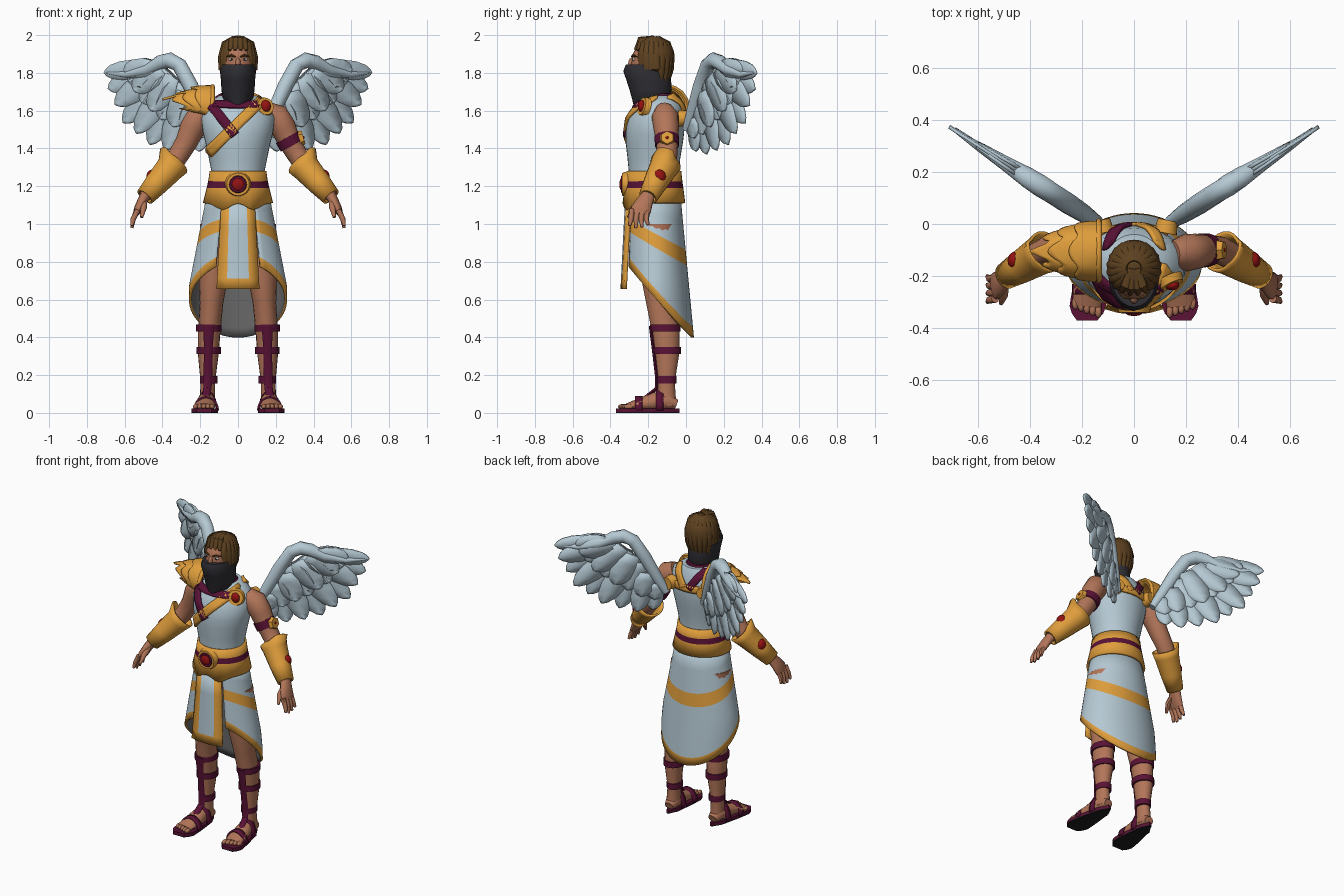
import bpy, bmesh, math
from mathutils import Vector

if "Cube" in bpy.data.objects:
    bpy.data.objects.remove(bpy.data.objects["Cube"])


def material(name, r, g, b):
    m = bpy.data.materials.new(name)
    m.use_nodes = True
    m.diffuse_color = (r, g, b, 1)
    m.node_tree.nodes["Principled BSDF"].inputs["Base Color"].default_value = (r, g, b, 1)
    return m


CLOTH = material("pale_blue", .46, .58, .65)
GOLD = material("gold", .74, .34, .045)
SKIN = material("skin", .45, .18, .1)
MAROON = material("maroon", .1, .006, .036)
RED = material("gem_red", .3, .006, .006)
HAIR = material("brown_hair", .11, .053, .014)
DARK = material("charcoal", .027, .027, .034)
LINING = material("grey_lining", .15, .15, .15)
BLACK = material("sole_black", .012, .012, .012)
WHITE = material("eye_white", .6, .58, .55)


def finish(name, bm, mats, angle=45):
    bmesh.ops.recalc_face_normals(bm, faces=bm.faces)
    me = bpy.data.meshes.new(name)
    bm.to_mesh(me)
    bm.free()
    ob = bpy.data.objects.new(name, me)
    bpy.context.collection.objects.link(ob)
    for m in mats:
        me.materials.append(m)
    bpy.ops.object.select_all(action="DESELECT")
    ob.select_set(True)
    bpy.context.view_layer.objects.active = ob
    bpy.ops.object.shade_smooth_by_angle(angle=math.radians(angle))
    return ob


def grid(name, rows, mats, rule=None, wrap=False, caps=False, solid=0, lining=0):
    """Skin over rows of points; rule(row, column) picks the material slot."""
    bm = bmesh.new()
    vs = [[bm.verts.new(p) for p in row] for row in rows]
    n = len(rows[0])
    for i in range(len(rows) - 1):
        for j in range(n if wrap else n - 1):
            k = (j + 1) % n
            f = bm.faces.new((vs[i][j], vs[i][k], vs[i + 1][k], vs[i + 1][j]))
            f.material_index = rule(i, j) if rule else 0
    if caps:
        for end, i in ((vs[0], 0), (vs[-1], len(rows) - 2)):
            f = bm.faces.new(end)
            f.material_index = rule(i, 0) if rule else 0
    ob = finish(name, bm, mats)
    if solid:
        mod = ob.modifiers.new("thickness", "SOLIDIFY")
        mod.thickness, mod.offset = solid, -1 if lining else 0
        mod.material_offset = lining
    return ob


def tube(name, pts, radii, mat, seg=14, level=False, ref=(0, 1, 0), caps=True, solid=0):
    pts, rows = [Vector(p) for p in pts], []
    for i, p in enumerate(pts):
        t = Vector((0, 0, 1)) if level else (pts[min(i + 1, len(pts) - 1)] - pts[max(i - 1, 0)]).normalized()
        side = Vector(ref).cross(t).normalized()
        up = t.cross(side)
        a, b = radii[i] if isinstance(radii[i], tuple) else (radii[i], radii[i])
        angles = [math.tau * j / seg for j in range(seg)]
        rows.append([p + side * a * math.cos(q) + up * b * math.sin(q) for q in angles])
    return grid(name, rows, [mat], None, True, caps, solid)


def ball(name, c, r, mat):
    bm = bmesh.new()
    bmesh.ops.create_uvsphere(bm, u_segments=20, v_segments=12, radius=1)
    for v in bm.verts:
        v.co = Vector([v.co[i] * r[i] + c[i] for i in range(3)])
    return finish(name, bm, [mat])


def disc(name, c, normal, r, depth, mat, seg=20):
    bm = bmesh.new()
    bmesh.ops.create_cone(bm, cap_ends=True, segments=seg, radius1=r, radius2=r * .85, depth=depth)
    q = Vector(normal).to_track_quat("Z", "Y")
    for v in bm.verts:
        v.co = q @ v.co + Vector(c)
    return finish(name, bm, [mat], 30)


# Tunic: z, half width, half depth, centre y
BODY = [(1.14, .155, .135, -.17), (1.25, .135, .13, -.17), (1.35, .155, .14, -.17), (1.42, .17, .15, -.168),
        (1.48, .185, .155, -.165), (1.56, .195, .152, -.157), (1.63, .17, .125, -.14), (1.68, .1, .09, -.13)]
tube("tunic", [(0, c, z) for z, a, b, c in BODY], [(a, b) for z, a, b, c in BODY], CLOTH, 36, True)


def on_body(x, z, side, lift=.007):
    """Point on the tunic surface; side is -1 for chest, 1 for back."""
    for p, q in zip(BODY, BODY[1:]):
        if z <= q[0] or q is BODY[-1]:
            k = min(max((z - p[0]) / (q[0] - p[0]), 0), 1)
            a, b, c = [p[i] + (q[i] - p[i]) * k for i in (1, 2, 3)]
            break
    x = max(min(x, .98 * (a + lift)), -.98 * (a + lift))
    return Vector((x, c + side * (b + lift) * math.sqrt(1 - (x / (a + lift)) ** 2), z))


def strap(name, a, b, width, side, mat):
    a, b = Vector(a), Vector(b)
    n = (b - a).orthogonal().normalized() * width / 2
    rows = []
    for i in range(17):
        p = a.lerp(b, i / 16)
        rows.append([on_body(*(p + n * k), side) for k in (-1, -.33, .33, 1)])
    grid(name, rows, [mat], solid=.014)


strap("chest_sash", (.13, 1.66), (-.16, 1.375), .055, -1, GOLD)
strap("chest_strap", (-.15, 1.64), (-.015, 1.47), .05, -1, MAROON)
strap("collar_strap", (-.13, 1.635), (.11, 1.63), .035, -1, MAROON)
strap("back_band", (-.13, 1.56), (.13, 1.56), .045, 1, GOLD)
for s, side in ((1, "left"), (-1, "right")):
    strap(side + "_back_strap", (s * .1, 1.68), (s * .02, 1.56), .045, 1, GOLD if s > 0 else MAROON)
    disc(side + "_wing_mount", (s * .125, -.01, 1.56), (s * .2, 1, 0), .045, .05, GOLD)
tube("collar", [(0, -.145, 1.64), (0, -.14, 1.69)], [(.11, .098), (.075, .075)], MAROON, 24, True)
c = Vector((.14, -.222, 1.62))
n = Vector((.4, -.85, .25)).normalized()
disc("shoulder_brooch", c, n, .055, .03, GOLD)
ball("shoulder_gem", c + n * .014, (.028, .02, .032), RED)

# Belt with a dipped lower edge
rows = []
for z, a, b in ((1.28, .142, .137), (1.225, .15, .143), (1.19, .158, .148), (1.11, .178, .158)):
    row = []
    for j in range(40):
        q = math.tau * j / 40
        x, y = a * math.sin(q), -.17 + b * math.cos(q)
        dip = .035 * math.exp(-((abs(x) - .08) / .045) ** 2) if z < 1.15 and y < -.17 else 0
        row.append((x, y, z - dip))
    rows.append(row)
grid("belt", rows, [GOLD, MAROON], lambda i, j: int(i == 1), wrap=True, solid=.016)
disc("buckle", (0, -.322, 1.21), (0, -1, 0), .07, .035, GOLD, 24)
disc("buckle_inset", (0, -.34, 1.21), (0, -1, 0), .05, .008, MAROON)
ball("buckle_gem", (0, -.337, 1.21), (.036, .016, .036), RED)

# Skirt: open at the front, long at the back, gold band and hem
columns = []
for j in range(49):
    q = math.radians(-150 + 300 * j / 48)
    k = math.cos(q)
    top, hem = .95 - .085 * k, .6 - .2 * k
    low = top - .075 - .01 * k
    levels = [1.16, (1.16 + top) / 2, top, low, low * .6 + hem * .4, low * .3 + hem * .7, hem + .05, hem]
    col = []
    for z in levels:
        t = (1.16 - z) / .76
        a = .165 + .095 * min(1, t * 1.55)
        col.append((a * math.sin(q), -.17 + .02 * t + (.14 + .052 * t) * k, z))
    columns.append(col)
grid("skirt", list(zip(*columns)), [CLOTH, GOLD, LINING], lambda i, j: int(i in (2, 6)), solid=.014, lining=2)
rows = []
for z in (1.14, .98, .84, .71, .655):
    t = (1.14 - z) / .485
    w = .085 + .027 * t
    rows.append([(w * k, -.315 - .025 * t + .02 * k * k, z) for k in (-1, -.52, 0, .52, 1)])
grid("front_panel", rows, [CLOTH, GOLD], lambda i, j: int(i == 3 or j in (0, 3)), solid=.014)

# Head, face scarf and hair
tube("neck", [(0, -.15, 1.62), (0, -.17, 1.78)], [.06, .055], SKIN, level=True)
ball("head", (0, -.188, 1.85), (.083, .103, .12), SKIN)
ball("nose", (0, -.288, 1.85), (.014, .018, .03), SKIN)
tube("face_scarf", [(0, -.2, 1.845), (0, -.207, 1.81), (0, -.197, 1.76), (0, -.187, 1.71), (0, -.19, 1.66), (0, -.235, 1.615)],
     [(.087, .118), (.096, .125), (.09, .118), (.088, .112), (.08, .095), (.025, .04)], DARK, 24, True)
for s, side in ((1, "left"), (-1, "right")):
    ball(side + "_eye", (s * .035, -.275, 1.872), (.016, .009, .008), WHITE)
    ball(side + "_pupil", (s * .035, -.282, 1.872), (.006, .004, .006), DARK)
    tube(side + "_brow", [(s * .012, -.287, 1.885), (s * .035, -.281, 1.893), (s * .06, -.262, 1.887)], [.004, .007, .003], HAIR, 6)
ball("hair_cap", (0, -.16, 1.885), (.1, .1, .107), HAIR)
for i in range(20):
    a = -171 + 18 * i
    dx, dy = math.sin(math.radians(a)), math.cos(math.radians(a))
    if abs(a) > 140:
        path = [(.02 * dx, -.17, 1.98), (.06 * dx, -.17 + .07 * dy, 1.968), (.1 * dx, -.17 + .1 * dy, 1.92)]
        radii = [.018, .026, .008]
    else:
        end = 1.745 + .01 * (i % 2) + (.06 if abs(a) > 80 else 0)
        path = [(.02 * dx, -.17 + .02 * dy, 1.98), (.062 * dx, -.17 + .065 * dy, 1.95), (.079 * dx, -.17 + .082 * dy, 1.88),
                (.077 * dx, -.17 + .08 * dy, 1.82), (.07 * dx, -.165 + .07 * dy, end)]
        radii = [.018, .028, .029, .027, .008]
    tube("hair_lock_%d" % i, path, radii, HAIR, 8, ref=(dy, -dx, .01))

# Limbs and wings, mirrored
FEATHERS = [(.44, 1.835, .71, 1.8, .05), (.42, 1.82, .69, 1.715, .06), (.4, 1.82, .65, 1.63, .06), (.36, 1.8, .61, 1.535, .06),
            (.34, 1.78, .54, 1.48, .06), (.31, 1.75, .47, 1.42, .06), (.28, 1.7, .38, 1.39, .055), (.24, 1.63, .29, 1.37, .05),
            (.19, 1.56, .21, 1.385, .045)]
for s, side in ((1, "left"), (-1, "right")):
    def P(x, y, z):
        return Vector((s * x, y, z))

    def W(x, z, off=0):
        return P(x - .54 * off, (x - .13) * .64 + .84 * off, z)

    # Arm, hand and fingers
    tube(side + "_arm", [P(.15, -.115, 1.6), P(.2, -.11, 1.57), P(.24, -.105, 1.51), P(.275, -.1, 1.43), P(.33, -.1, 1.34),
         P(.42, -.15, 1.23), P(.495, -.2, 1.15)], [.05, .072, .068, .058, .053, .05, .035], SKIN, 16)
    tube(side + "_palm", [P(.485, -.195, 1.16), P(.51, -.22, 1.115), P(.53, -.238, 1.075), P(.54, -.245, 1.05)],
         [(.03, .034), (.026, .046), (.023, .055), (.012, .045)], SKIN)
    for i in range(4):
        y = -.287 + .027 * i
        z = .975 + .012 * abs(i - 1.3)
        tube(side + "_finger_%d" % i, [P(.532, y, 1.075), P(.555, y - .004, 1.025), P(.562, y - .012 + .006 * i, z)],
             [.016, .014, .008], SKIN, 8)
    tube(side + "_thumb", [P(.5, -.23, 1.12), P(.5, -.275, 1.085), P(.51, -.305, 1.035)], [.02, .017, .008], SKIN, 8)
    # Bracer with a raised elbow point and gem
    guard = tube(side + "_bracer", [P(.335, -.105, 1.325), P(.36, -.12, 1.295), P(.43, -.163, 1.215), P(.492, -.2, 1.145)],
                 [.078, .07, .058, .045], GOLD, 18, caps=False, solid=.012)
    for v in guard.data.vertices:
        if v.co.z > 1.355 and abs(v.co.x) > .36:
            v.co += P(.01, .01, .025)
    ball(side + "_bracer_gem", P(.455, -.14, 1.25), (.03, .034, .038), RED)

    # Leg, sandal and bindings
    tube(side + "_leg", [P(.11, -.16, 1.0), P(.13, -.148, .72), P(.14, -.135, .58), P(.153, -.108, .43), P(.157, -.1, .32),
         P(.16, -.105, .16), P(.162, -.1, .04)], [(.09, .1), (.078, .092), (.062, .077), (.06, .074), (.056, .066),
         (.038, .046), (.042, .05)], SKIN, 18, True)
    tube(side + "_foot", [P(.16, -.05, .045), P(.162, -.09, .06), P(.167, -.17, .06), P(.175, -.26, .042), P(.18, -.315, .034)],
         [(.03, .025), (.044, .045), (.046, .05), (.058, .03), (.054, .016)], SKIN, ref=(0, 0, 1))
    for i in range(5):
        ball(side + "_toe_%d" % i, P(.137 + .022 * i, -.335 + .008 * i, .033), (.013, .025, .014), SKIN)
    outline = [(t, .05 + .022 * math.sin(t * 2.6 - 1)) for t in [k / 12 for k in range(13)]]
    pts = [P(.16 + .02 * t + w * math.sin(math.pi * min(1, max(t, .03) * 5) / 2) * min(1, (1.06 - t) * 5) ** .5 * k,
             -.035 - .335 * t, 0) for k in (1, -1) for t, w in outline[::k]]
    grid(side + "_sole", [pts, [p + Vector((0, 0, .006)) for p in pts], [p + Vector((0, 0, .024)) for p in pts]],
         [BLACK, MAROON], lambda i, j: i, wrap=True, caps=True)
    for i, (z, y, a, b) in enumerate(((.45, -.11, .067, .082), (.33, -.1, .064, .074), (.175, -.104, .047, .055))):
        tube(side + "_leg_band_%d" % i, [P(.155, y, z - .019), P(.155, y, z + .019)], [(a, b)] * 2, MAROON, 18, True)
    tube(side + "_shin_strap", [P(.155, -.187, .46), P(.157, -.17, .33), P(.16, -.155, .2), P(.162, -.155, .13), P(.17, -.22, .075)],
         [(.03, .01), (.022, .01), (.024, .01), (.022, .01), (.02, .012)], MAROON, 8)
    for i, (y, w, h) in enumerate(((-.14, .052, .105), (-.25, .064, .072))):
        arch = [[P(.165 - .04 * (y + .14) + w * math.cos(q), y + d, .012 + h * math.sin(q)) for d in (-.02, .02)]
                for q in [math.pi * k / 10 for k in range(11)]]
        grid(side + "_foot_strap_%d" % i, arch, [MAROON], solid=.01)

    # Wing: rounded leading limb over two layers of feathers
    limb = [(.14, 1.5), (.19, 1.6), (.25, 1.73), (.31, 1.84), (.36, 1.867), (.41, 1.855), (.48, 1.815), (.59, 1.79), (.7, 1.8)]
    tube(side + "_wing_limb", [W(*p) for p in limb], [.025, .035, .04, .04, .042, .04, .03, .018, .004], CLOTH, 12)
    for layer, (reach, offs) in enumerate(((1, (0,)), (.6, (-.014, .014)))):
        for off in offs:
            for i, (bx, bz, tx, tz, w) in enumerate(FEATHERS):
                d = Vector((tx - bx, tz - bz)) * reach
                nx, nz = Vector((-d.y, d.x)).normalized() * w
                rows = []
                for t, k in ((0, .6), (.3, 1), (.65, 1), (.85, .75), (.95, .4), (1, .03)):
                    x, z = bx + d.x * t, bz + d.y * t
                    o = off * (1 - .6 * t) + .004 * (i % 2)
                    rows.append([W(x - nx * k, z - nz * k, o), W(x, z, o + .004), W(x + nx * k, z + nz * k, o)])
                grid("%s_wing_feather_%d_%d_%s" % (side, layer, i, "back" if off > 0 else "front"), rows, [CLOTH], solid=.012)

# Left armband with six-sided badge
tube("armband", [(.258, -.102, 1.46), (.283, -.1, 1.415)], [.066, .064], MAROON, 18)
disc("armband_badge", (.335, -.1, 1.455), (1, 0, .3), .042, .024, GOLD, 6)
ball("armband_gem", (.347, -.1, 1.458), (.005, .008, .008), RED)

# Right shoulder guard: overlapping shells with pointed outer edges
for layer, (reach, size) in enumerate(((.27, 1), (.2, 1.08), (.12, 1.14))):
    rows = []
    for i in range(8):
        t = i / 7
        row = []
        for j in range(25):
            q = math.radians(-115 + 230 * j / 24)
            point = .72 + .28 * abs(math.cos(q * 2.6)) - .25 * abs(math.sin(q)) ** 3
            u = reach * t * point
            r = (1 - 8.8 * u * u) * size
            row.append((-.13 - u, -.105 + .098 * r * math.sin(q), 1.615 + .02 * t + (.1 - .12 * u) * r * math.cos(q)))
        rows.append(row)
    grid("shoulder_guard_%d" % layer, rows, [GOLD], solid=.012)
rim = [(-.135, -.105 + .115 * math.sin(q), 1.61 + .118 * math.cos(q)) for q in [math.radians(-110 + 22 * k) for k in range(11)]]
tube("shoulder_guard_rim", rim, [.012] * len(rim), GOLD, 8, ref=(1, 0, 0))
